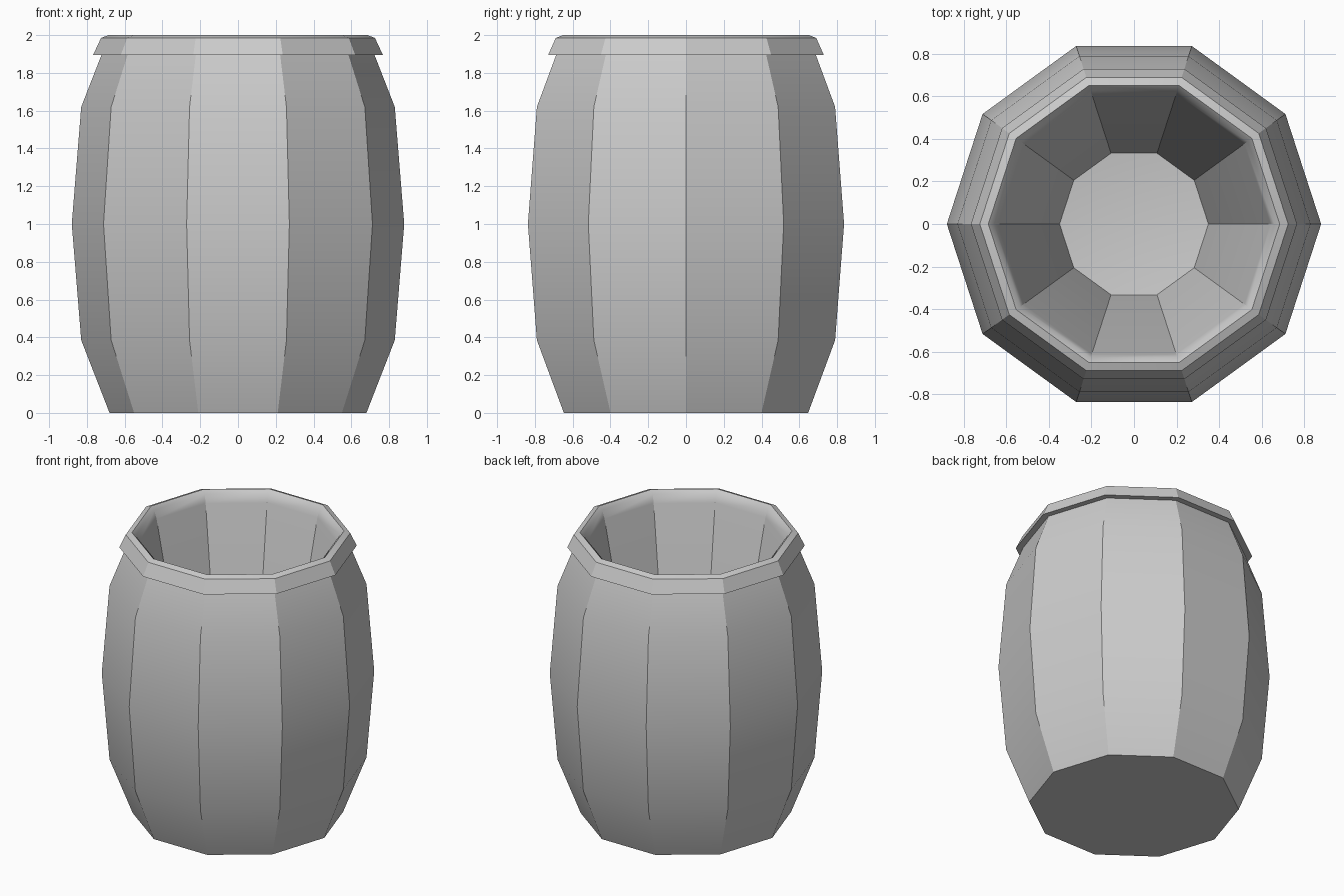
import bpy, bmesh, math

if "Cube" in bpy.data.objects:
    bpy.data.objects.remove(bpy.data.objects["Cube"])

SIDES = 10


def lathe(name, profile, smooth_bands=()):
    """Revolve (radius, z) points, starting and ending on the axis, into a closed faceted solid."""
    bm = bmesh.new()
    rings = []
    for r, z in profile:
        if r == 0:
            rings.append([bm.verts.new((0, 0, z))])
        else:
            rings.append([bm.verts.new((r * math.cos(math.tau * i / SIDES),
                                        r * math.sin(math.tau * i / SIDES), z))
                          for i in range(SIDES)])
    for b, (lo, hi) in enumerate(zip(rings, rings[1:])):
        for i in range(SIDES):
            j = (i + 1) % SIDES
            if len(lo) == 1:
                loop = (lo[0], hi[j], hi[i])
            elif len(hi) == 1:
                loop = (lo[i], lo[j], hi[0])
            else:
                loop = (lo[i], lo[j], hi[j], hi[i])
            bm.faces.new(loop).smooth = b in smooth_bands
    bmesh.ops.recalc_face_normals(bm, faces=bm.faces)
    mesh = bpy.data.meshes.new(name)
    bm.to_mesh(mesh)
    bm.free()
    mesh.set_sharp_from_angle(angle=math.radians(30))
    obj = bpy.data.objects.new(name, mesh)
    bpy.context.collection.objects.link(obj)
    return obj


profile = [
    # base and bulging staves
    (0, 0), (0.68, 0), (0.83, 0.385), (0.88, 1.0), (0.83, 1.62), (0.722, 1.897),
    # overhanging collar and rounded lip
    (0.767, 1.895), (0.725, 1.985), (0.685, 2.0), (0.66, 1.975), (0.642, 1.92),
    # tapering inside wall and shallow dished floor
    (0.35, 0.40), (0, 0.36),
]
lathe("open_barrel", profile, smooth_bands=(7, 8, 9))
